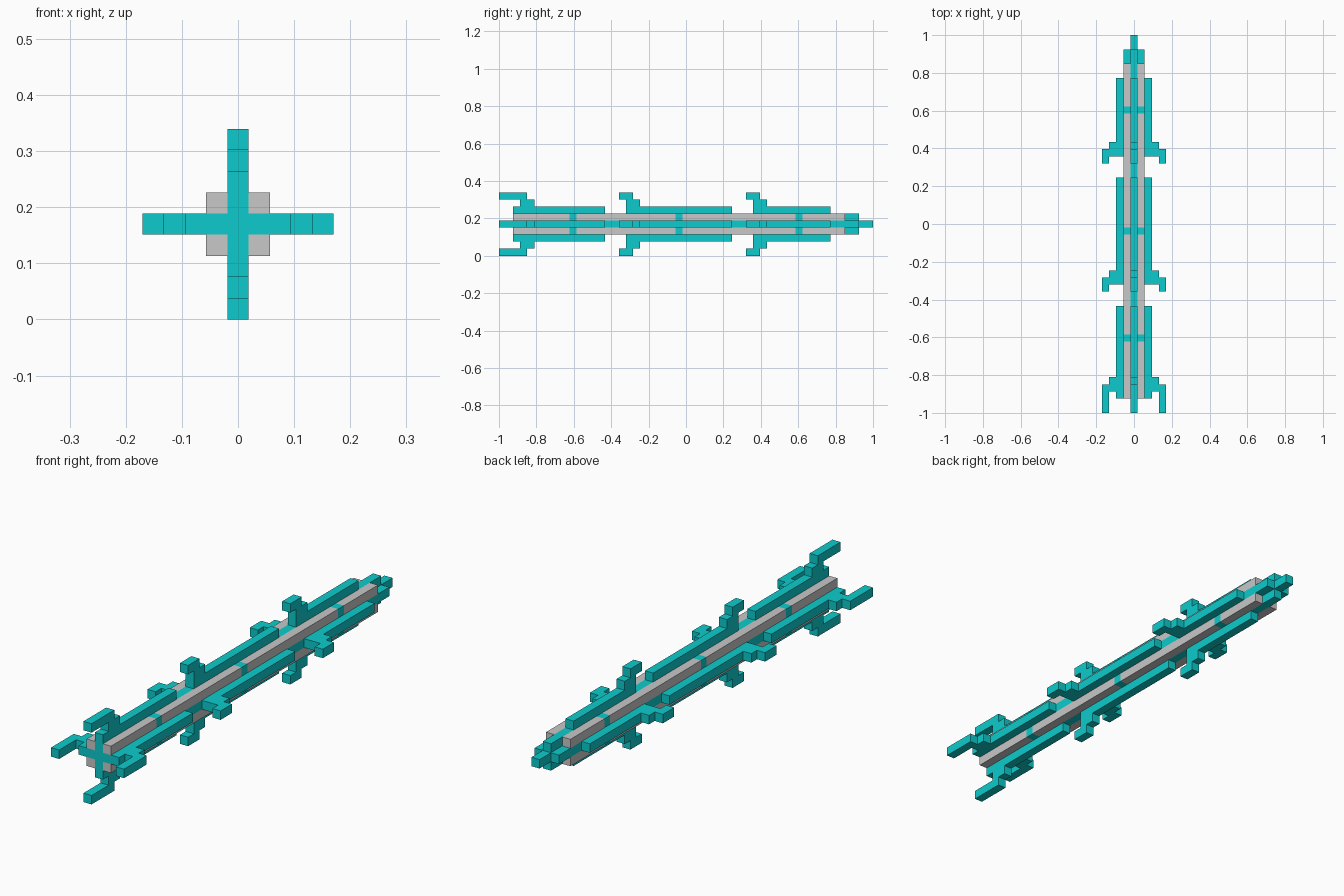
import bpy
import bmesh
from math import pi
from mathutils import Matrix, Vector

cube = bpy.data.objects.get("Cube")
if cube:
    bpy.data.objects.remove(cube, do_unlink=True)

U = 2 / 53            # one block
AXIS_Z = 4.5 * U      # height of the long axis


def material(name, rgb):
    mat = bpy.data.materials.new(name)
    mat.use_nodes = True
    mat.diffuse_color = (*rgb, 1)
    mat.node_tree.nodes["Principled BSDF"].inputs["Base Color"].default_value = (*rgb, 1)
    return mat


TEAL = material("teal", (0.004, 0.6, 0.61))
GREY = material("light_grey", (0.58, 0.58, 0.58))


def prism(name, points, sweep, mat, turn=0):
    """Extrude a flat outline given in blocks, then roll it about the long axis."""
    bm = bmesh.new()
    face = bm.faces.new([bm.verts.new(p) for p in points])
    out = bmesh.ops.extrude_face_region(bm, geom=[face])
    moved = [v for v in out["geom"] if isinstance(v, bmesh.types.BMVert)]
    bmesh.ops.translate(bm, verts=moved, vec=Vector(sweep))
    bmesh.ops.recalc_face_normals(bm, faces=bm.faces)
    place = (Matrix.Translation((0, -1, AXIS_Z)) @ Matrix.Scale(U, 4)
             @ Matrix.Rotation(turn * pi / 2, 4, "Y"))
    bm.transform(place)
    mesh = bpy.data.meshes.new(name)
    bm.to_mesh(mesh)
    bm.free()
    mesh.materials.append(mat)
    obj = bpy.data.objects.new(name, mesh)
    bpy.context.collection.objects.link(obj)
    return obj


def bar(name, x, z, start, end, mat, turn=0):
    """Square bar one block thick running along the length."""
    corners = [(x - .5, z - .5), (x + .5, z - .5), (x + .5, z + .5), (x - .5, z + .5)]
    return prism(name, [(a, start, b) for a, b in corners], (0, end - start, 0), mat, turn)


# Cross-shaped spine and its narrow tip
quarter = [(.5, .5), (.5, 1.5), (-.5, 1.5)]
cross = []
for k in range(4):
    for a, b in quarter[:]:
        for _ in range(k):
            a, b = -b, a
        cross.append((a, 2, b))
prism("spine", cross, (0, 49, 0), TEAL)
bar("rear_tip", 0, 0, 51, 53, TEAL)

# Grey corner rails broken by teal bands
bands = [10, 25, 42]
starts = [2] + [b + 1 for b in bands]
ends = bands + [49]
for turn in range(4):
    for start, end in zip(starts, ends):
        bar("corner_rail", 1, 1, start, end, GREY, turn)
    for b in bands:
        bar("corner_band", 1, 1, b, b + 1, TEAL, turn)

# Fins with forward hooks: fin start, fin end, hook start, hook end
fins = {"front_fin": (2, 15, 0, 4),
        "middle_fin": (18, 33, 17, 19),
        "rear_fin": (36, 47, 35, 37)}
for name, (f0, f1, h0, h1) in fins.items():
    s0, s1 = h1 - 1, h1 + 1
    outline = [(f0, 1.5), (f1, 1.5), (f1, 2.5), (s1, 2.5), (s1, 3.5), (h1, 3.5),
               (h1, 4.5), (h0, 4.5), (h0, 3.5), (s0, 3.5), (s0, 2.5), (f0, 2.5)]
    outline = list(dict.fromkeys(outline))
    for turn in range(4):
        prism(name, [(-.5, y, r) for y, r in outline], (1, 0, 0), TEAL, turn)
